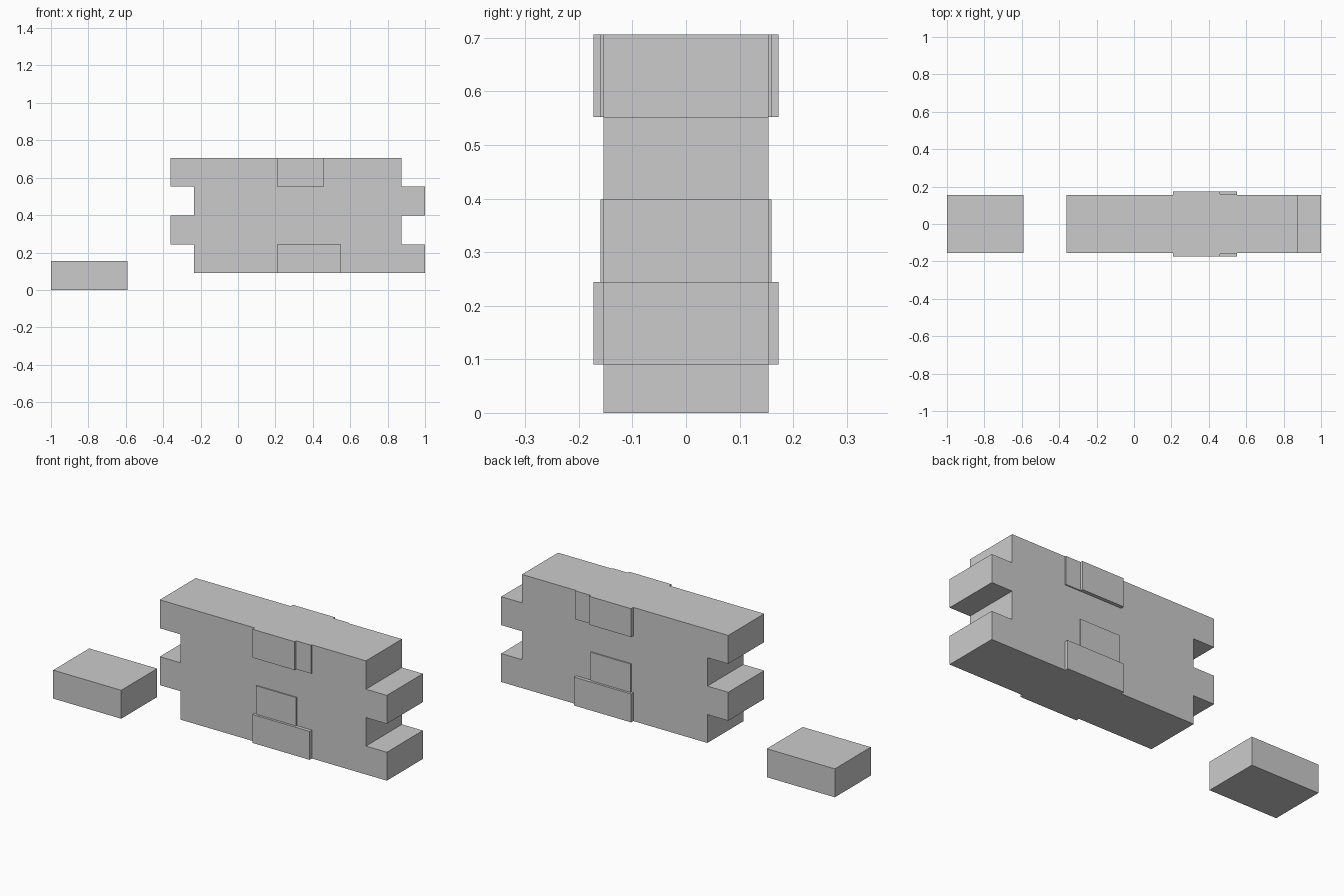
import bpy, bmesh

if "Cube" in bpy.data.objects:
    bpy.data.objects.remove(bpy.data.objects["Cube"])

ROW = 0.154          # brick height
HALF = 0.154         # half wall depth
BASE = 0.09          # bottom of the wall


def finish(name, bm):
    bmesh.ops.recalc_face_normals(bm, faces=bm.faces)
    mesh = bpy.data.meshes.new(name)
    bm.to_mesh(mesh)
    bm.free()
    obj = bpy.data.objects.new(name, mesh)
    bpy.context.collection.objects.link(obj)
    return obj


def box(name, x, y, z):
    bm = bmesh.new()
    bmesh.ops.create_cube(bm, size=1)
    for v in bm.verts:
        v.co = [r[0] if c < 0 else r[1] for c, r in zip(v.co, (x, y, z))]
    return finish(name, bm)


# Staggered courses: toothed outline extruded through the wall depth
courses = [(-0.236, 1.0), (-0.361, 0.875)] * 2
left, right = [], []
for i, (x0, x1) in enumerate(courses):
    for z in (BASE + i * ROW, BASE + (i + 1) * ROW):
        left.append((x0, z))
        right.append((x1, z))
bm = bmesh.new()
face = bm.faces.new([bm.verts.new((x, -HALF, z)) for x, z in right + left[::-1]])
ext = bmesh.ops.extrude_face_region(bm, geom=[face])
bmesh.ops.translate(bm, vec=(0, 2 * HALF, 0),
                    verts=[g for g in ext["geom"] if isinstance(g, bmesh.types.BMVert)])
finish("brick_wall", bm)

# Bricks standing slightly proud, mirrored to the back
proud = [
    ("proud_brick_bottom", 0, 0.208, 0.551, 0.173),
    ("proud_brick_second", 1, 0.22, 0.461, 0.16),
    ("proud_brick_top", 3, 0.208, 0.461, 0.173),
    ("proud_brick_top_end", 3, 0.461, 0.551, 0.16),
]
for name, row, x0, x1, depth in proud:
    z = BASE + row * ROW
    plate = box(name, (x0, x1), (-depth, -HALF), (z, z + ROW))
    mirror = plate.modifiers.new("Mirror", "MIRROR")
    mirror.use_axis = (False, True, False)
    mirror.use_mirror_merge = False

# Fallen brick on the ground
box("loose_brick", (-1.0, -0.592), (-HALF, HALF), (0, ROW))
